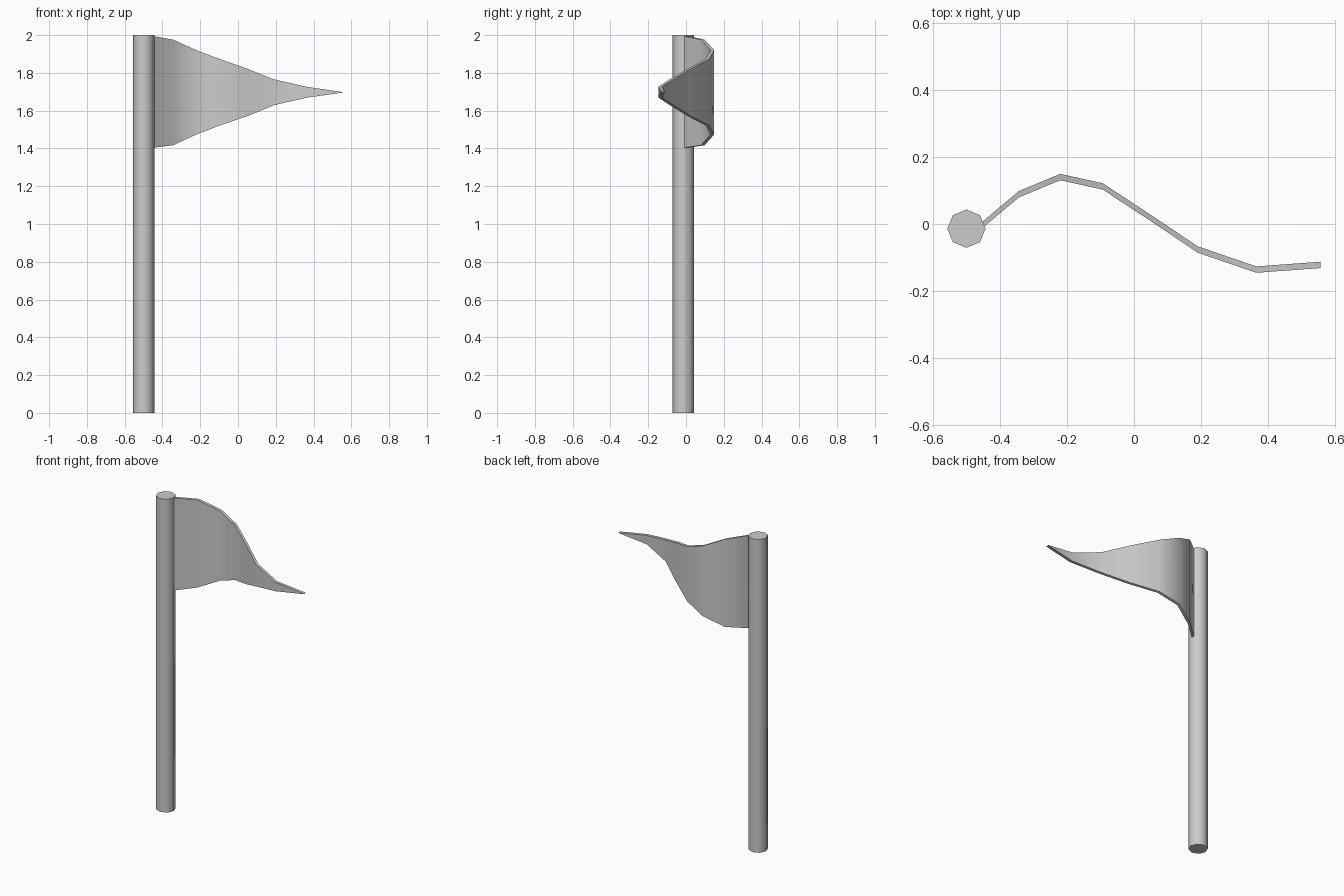
import bpy, bmesh
from mathutils import Vector

if "Cube" in bpy.data.objects:
    bpy.data.objects.remove(bpy.data.objects["Cube"])

def smooth(obj, angle=0.7):
    bpy.ops.object.select_all(action='DESELECT')
    bpy.context.view_layer.objects.active = obj
    obj.select_set(True)
    bpy.ops.object.shade_smooth_by_angle(angle=angle)

# Eight-sided pole
bpy.ops.mesh.primitive_cylinder_add(vertices=8, radius=0.057, depth=2.0,
                                    location=(-0.5, -0.014, 1.0))
pole = bpy.context.object
pole.name = "pole"
smooth(pole, 0.9)

# Waving pennant: x, y, top z, bottom z at each station
stations = [
    (-0.48, -0.026, 2.0, 1.4),
    (-0.343, 0.089, 1.976, 1.417),
    (-0.22, 0.14, 1.92, 1.474),
    (-0.093, 0.112, 1.872, 1.523),
    (0.05, 0.018, 1.822, 1.571),
    (0.19, -0.076, 1.766, 1.629),
    (0.365, -0.136, 1.726, 1.669),
    (0.557, -0.122, 1.698, 1.696),
]
half = 0.0095
bm = bmesh.new()
cols = [(bm.verts.new((x, y - half, t)), bm.verts.new((x, y - half, b)))
        for x, y, t, b in stations]
for (t0, b0), (t1, b1) in zip(cols, cols[1:]):
    bm.faces.new((b0, b1, t1, t0))

# Give the cloth its thickness
front = bm.faces[:]
back = bmesh.ops.duplicate(bm, geom=front)
vmap = back["vert_map"]
for t, b in cols:
    vmap[t].co += Vector((0, 2 * half, 0))
    vmap[b].co += Vector((0, 2 * half, 0))
loop = [t for t, b in cols] + [b for t, b in reversed(cols)]
for a, b in zip(loop, loop[1:] + loop[:1]):
    bm.faces.new((a, b, vmap[b], vmap[a]))
bmesh.ops.recalc_face_normals(bm, faces=bm.faces[:])
mesh = bpy.data.meshes.new("flag")
bm.to_mesh(mesh)
bm.free()
flag = bpy.data.objects.new("flag", mesh)
bpy.context.collection.objects.link(flag)
smooth(flag, 0.9)
